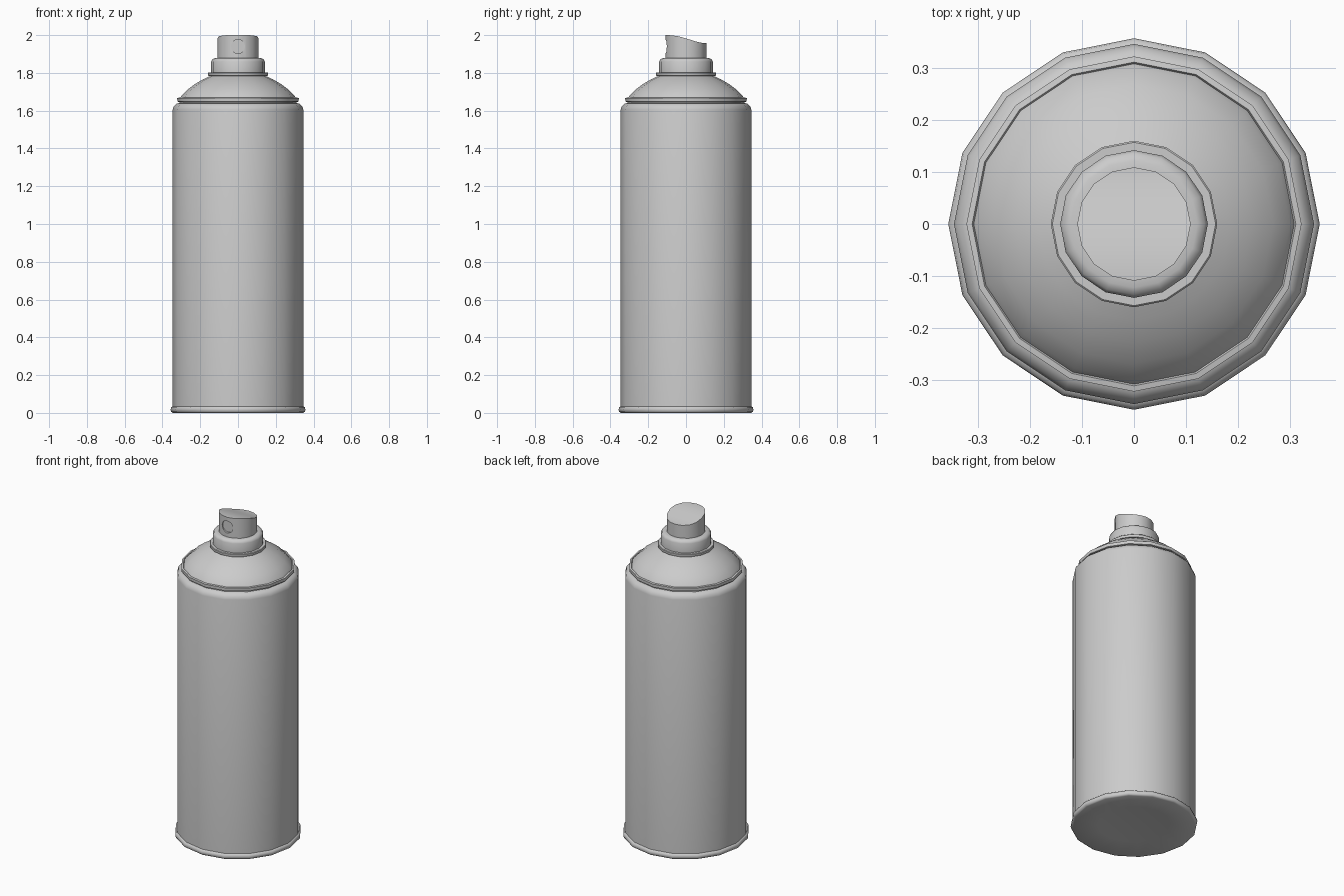
import bpy, bmesh, math

if "Cube" in bpy.data.objects:
    bpy.data.objects.remove(bpy.data.objects["Cube"])

N = 16


def finish(name, bm, angle=35):
    bmesh.ops.recalc_face_normals(bm, faces=bm.faces)
    me = bpy.data.meshes.new(name)
    bm.to_mesh(me)
    bm.free()
    ob = bpy.data.objects.new(name, me)
    bpy.context.collection.objects.link(ob)
    bpy.ops.object.select_all(action='DESELECT')
    ob.select_set(True)
    bpy.context.view_layer.objects.active = ob
    bpy.ops.object.shade_smooth_by_angle(angle=math.radians(angle))
    return ob


def ring(bm, r, z):
    if r == 0:
        return [bm.verts.new((0, 0, z))] * N
    out = []
    for i in range(N):
        a = math.tau * i / N - math.pi / 2
        x, y = r * math.cos(a), r * math.sin(a)
        out.append(bm.verts.new((x, y, z(y) if callable(z) else z)))
    return out


def bridge(bm, a, b):
    for i in range(N):
        j = (i + 1) % N
        bm.faces.new(dict.fromkeys((a[i], a[j], b[j], b[i])))


def lathe(name, profile, angle=35):
    bm = bmesh.new()
    rings = [ring(bm, r, z) for r, z in profile]
    for a, b in zip(rings, rings[1:]):
        bridge(bm, a, b)
    return finish(name, bm, angle)


# Can body with bottom rim and rounded shoulder
lathe("can_body", [(0, 0.02), (0.2, 0.014), (0.345, 0), (0.355, 0.006),
                   (0.357, 0.018), (0.354, 0.03), (0.346, 0.034),
                   (0.346, 1.605), (0.341, 1.622), (0.326, 1.637),
                   (0.312, 1.640)], 50)

# Domed top with crimped seam
lathe("dome", [(0.31, 1.635), (0.31, 1.645), (0.321, 1.648), (0.322, 1.667),
               (0.311, 1.669), (0.308, 1.664), (0.300, 1.678), (0.268, 1.711),
               (0.228, 1.741), (0.185, 1.766), (0.143, 1.785)])

# Valve seam ring and collar
lathe("valve_ring", [(0.14, 1.783), (0.158, 1.785), (0.16, 1.79),
                     (0.16, 1.80), (0.157, 1.803), (0.14, 1.803)])
lathe("collar", [(0.142, 1.80), (0.142, 1.86), (0.136, 1.872),
                 (0.122, 1.878), (0.10, 1.878)], 50)

# Spray button with curved sloping top
R = 0.109


def slope(y):
    t = min(1, max(0, (y + R) / (2 * R)))
    return 1.957 + 0.043 * (0.5 + 0.5 * math.cos(math.pi * t ** 1.2))


bm = bmesh.new()
low, top = ring(bm, R, 1.86), ring(bm, R, slope)
bridge(bm, low, top)
bm.faces.new(low)
for i in range(N // 2):
    bm.faces.new(dict.fromkeys((top[i], top[i + 1], top[N - i - 1], top[-i % N])))
button = finish("spray_button", bm)

# Shallow round outlet on the front of the button
bpy.ops.mesh.primitive_cylinder_add(vertices=16, radius=0.037, depth=0.06,
                                    location=(0, -0.126, 1.94),
                                    rotation=(math.pi / 2, 0, 0))
cutter = bpy.context.object
cutter.name = "outlet_cutter"
cutter.hide_render = True
cutter.display_type = 'WIRE'
mod = button.modifiers.new("outlet", 'BOOLEAN')
mod.operation = 'DIFFERENCE'
mod.solver = 'EXACT'
mod.object = cutter
